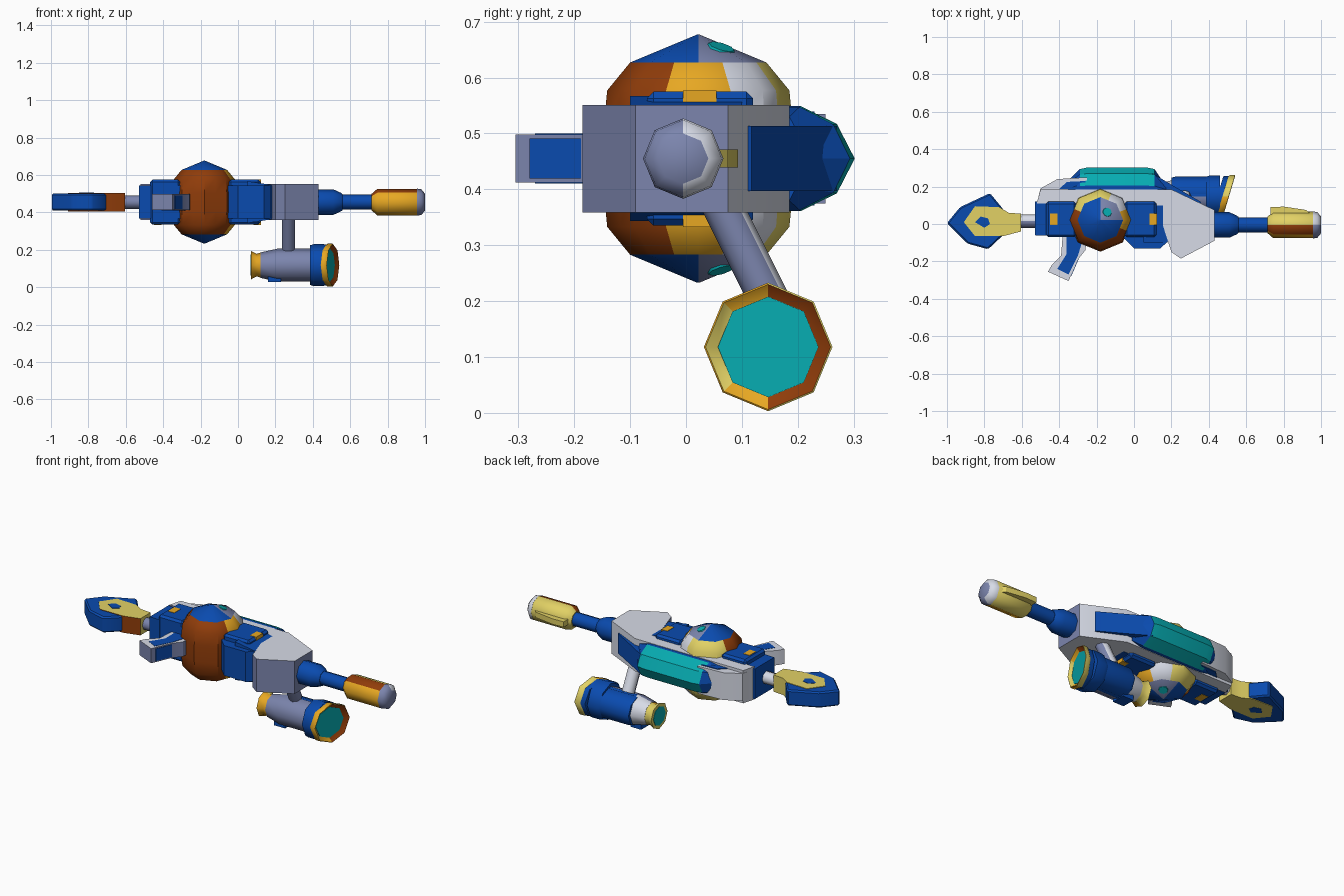
import bpy, bmesh, math
from mathutils import Vector

cube = bpy.data.objects.get("Cube")
if cube:
    bpy.data.objects.remove(cube, do_unlink=True)

COLOURS = {
    "blue": (0.003, 0.07, 0.43),
    "brown": (0.28, 0.046, 0.003),
    "gold": (0.82, 0.40, 0.017),
    "pale_yellow": (0.76, 0.64, 0.13),
    "teal": (0.002, 0.41, 0.44),
    "slate": (0.20, 0.235, 0.42),
    "light_grey": (0.68, 0.71, 0.80),
}
MATS = {}
for label, rgb in COLOURS.items():
    m = bpy.data.materials.new(label)
    m.use_nodes = True
    m.diffuse_color = (*rgb, 1)
    m.node_tree.nodes["Principled BSDF"].inputs["Base Color"].default_value = (*rgb, 1)
    MATS[label] = m
KEYS = list(MATS)
MID = 0.455  # height of the symmetry plane
DRUM = Vector((-0.18, 0.022, MID))
CY, CZ = 0.147, 0.118  # canister axis


def loft(name, rings, paint, bevel=0.0, smooth=30):
    """Join rings of points; paint is a colour or a rule of face centre and normal."""
    bm = bmesh.new()
    loops = [[bm.verts.new(p) for p in ring] for ring in rings]
    n = len(loops[0])
    for a, b in zip(loops, loops[1:]):
        for i in range(n):
            j = (i + 1) % n
            bm.faces.new((a[i], a[j], b[j], b[i]))
    bm.faces.new(loops[0])
    bm.faces.new(loops[-1])
    if bevel:
        bmesh.ops.bevel(bm, geom=bm.edges[:], offset=bevel, segments=1, affect='EDGES')
    bmesh.ops.remove_doubles(bm, verts=bm.verts[:], dist=0.0002)
    bmesh.ops.recalc_face_normals(bm, faces=bm.faces[:])
    bm.normal_update()
    for f in bm.faces:
        key = paint if isinstance(paint, str) else paint(f.calc_center_median(), f.normal)
        f.material_index = KEYS.index(key)
        f.smooth = True
    me = bpy.data.meshes.new(name)
    bm.to_mesh(me)
    bm.free()
    me.set_sharp_from_angle(angle=math.radians(smooth))
    for m in MATS.values():
        me.materials.append(m)
    ob = bpy.data.objects.new(name, me)
    bpy.context.collection.objects.link(ob)
    return ob


def prism(name, pts, half, paint, bevel=0.0):
    return loft(name, [[(x, y, MID + s * half) for x, y in pts] for s in (-1, 1)], paint, bevel)


def box(name, x0, x1, y0, y1, z0, z1, paint, bevel=0.0):
    pts = [(x0, y0), (x1, y0), (x1, y1), (x0, y1)]
    return loft(name, [[(x, y, z) for x, y in pts] for z in (z0, z1)], paint, bevel)


def lathe(name, start, direction, profile, paint, split=1, slant=0.0, smooth=50):
    """Octagonal lathe; profile holds (distance, radius).
    A split of 2 halves each flat side so that it can carry two colours.
    Slant tips the rings along y."""
    d = Vector(direction).normalized()
    u = Vector((0, 1, 0)) if abs(d.x) > 0.5 else Vector((1, 0, 0))
    u = (u - d * u.dot(d)).normalized()
    v = d.cross(u)
    spokes = []
    for i in range(8 * split):
        a = math.pi / 4 * i / split
        flat = 1 if i % split == 0 else math.cos(math.pi / 8)
        spokes.append((u * math.cos(a) + v * math.sin(a)) * flat)
    rings = [[Vector(start) + d * (t + slant * s.y * r) + s * r for s in spokes]
             for t, r in profile]
    return loft(name, rings, paint, smooth=smooth)


# Colour rules
def grey(c, n):
    return "slate" if n.y < -0.2 or n.x > 0.85 else "light_grey"


def warm(c, n):
    if n.y < 0:
        return "brown" if n.z > 0.5 else "gold"
    return "pale_yellow"


def stock_trim(c, n):
    return "brown" if n.y < -0.3 else "pale_yellow"


def drum_paint(c, n):
    angle = math.degrees(math.atan2(c.y - DRUM.y, c.x - DRUM.x))
    if abs(c.z - MID) > 0.172:
        return "slate" if 0 < angle < 90 else "blue"
    if angle < -22 or angle > 160:
        return "brown"
    if angle < 22:
        return "gold"
    return "light_grey" if angle < 67 else "pale_yellow"


def lamp_paint(c, n):
    return "blue" if c.x > 0.38 or (c.x > 0.2 and n.y > 0) else grey(c, n)


def rim_paint(c, n):
    dy = c.y - CY
    outward = dy * n.y + (c.z - CZ) * n.z > 0
    if outward:
        return "pale_yellow" if dy > 0 else "gold"
    if abs(dy) < 0.05:
        return "gold" if dy < 0 else "brown"
    return "brown" if dy > 0 else "pale_yellow"


def flare_paint(c, n):
    return "gold" if n.y < 0 and n.x > -0.9 else "pale_yellow"


def scope_paint(c, n):
    return "teal" if -0.29 < c.x < 0.11 and n.y > 0.3 else "blue"


# Main hull, its raised tail and the blue core
hull = [(-0.52, 0.11), (-0.50, 0.185), (0.2, 0.185), (0.43, 0.075),
        (0.43, -0.09), (0.25, -0.185), (0.20, -0.15), (0.12, 0.10)]
prism("hull", hull, 0.096, grey)
tail = [(-0.51, 0.15), (-0.50, 0.19), (-0.41, 0.24), (-0.25, 0.25), (-0.25, 0.15)]
prism("hull_tail", tail, 0.08, grey)
tail_panel = [(-0.40, 0.186), (-0.26, 0.186), (-0.26, 0.23), (-0.36, 0.225)]
prism("tail_panel", tail_panel, 0.084, "blue")
core = [(-0.53, 0.12), (-0.53, -0.06), (-0.3, -0.07), (-0.06, -0.07), (0, -0.13),
        (0.14, -0.13), (0.22, -0.06), (0.2, 0.11)]
prism("core", core, 0.088, "blue")
for label, x0, x1, wx in (("rear", -0.47, -0.31, -0.43), ("front", -0.05, 0.12, 0.102)):
    box(label + "_housing", x0, x1, -0.07, 0.12, MID - 0.12, MID + 0.12, "blue", 0.012)
    box(label + "_window", wx - 0.02, wx + 0.02, -0.005, 0.055, MID - 0.122, MID + 0.122, "gold")
loft("housing_taper", [[(x, y, z) for y, z in
     ((-0.1, MID - h), (0.1, MID - h), (0.1, MID + h), (-0.1, MID + h))]
     for x, h in ((0.05, 0.112), (0.18, 0.092))], "blue")

# Wedge from the scope down the sloping top of the hull
wedge = [(0.08, 0.17), (0.34, 0.09), (0.36, 0.117), (0.2, 0.21), (0.1, 0.27)]
prism("slope_wedge", wedge, 0.058, "blue")

# Scope ridge along the top
section = [(0.18, -0.094), (0.205, -0.094), (0.27, -0.062), (0.302, 0),
           (0.27, 0.062), (0.205, 0.094), (0.18, 0.094)]
loft("scope", [[(x, 0.18 + (y - 0.18) * s, MID + z * (0.75 + 0.25 * s)) for y, z in section]
     for x, s in ((-0.36, 0.35), (-0.29, 0.93), (-0.25, 1), (0.07, 1), (0.11, 0.93), (0.17, 0.2))],
     scope_paint, smooth=20)

# Vertical drum through the hull
half = [(0.222, 0.002), (0.172, 0.122), (0.122, 0.163), (0.05, 0.17)]
drum = [(-h, r) for h, r in half] + [(h, r) for h, r in reversed(half)]
lathe("drum", DRUM, (0, 0, 1), drum, drum_paint, split=2, smooth=42)
for s in (-1, 1):
    lathe("drum_stud", DRUM + Vector((0.036, 0.04, s * 0.195)), (0.27, 0.27, s * 0.92),
          [(0, 0.026), (0.006, 0.024)], "teal")

# Barrel and muzzle
axis_y = -0.005
lathe("barrel_collar", (0.42, axis_y, MID), (1, 0, 0),
      [(0, 0.068), (0.09, 0.068), (0.13, 0.05), (0.14, 0.042)], "blue")
lathe("barrel", (0.5, axis_y, MID), (1, 0, 0), [(0, 0.04), (0.25, 0.04)], "blue")
lathe("muzzle", (0.715, axis_y, MID), (1, 0, 0),
      [(0, 0.045), (0.03, 0.071), (0.245, 0.071), (0.26, 0.06)], warm)
lathe("muzzle_tip", (0.958, axis_y, MID), (1, 0, 0),
      [(0, 0.072), (0.022, 0.069), (0.042, 0.045)], grey)
fin = [(0.73, 0.05), (0.95, 0.05), (0.92, 0.075), (0.80, 0.093), (0.73, 0.09)]
prism("muzzle_fin", fin, 0.016, "pale_yellow")

# Grip below the rear of the hull
grip = [(-0.38, -0.04), (-0.25, -0.06), (-0.26, -0.14), (-0.30, -0.19), (-0.35, -0.305),
        (-0.46, -0.255), (-0.44, -0.22), (-0.39, -0.17)]
prism("grip", grip, 0.043, grey)
panel = [(-0.36, -0.05), (-0.27, -0.07), (-0.30, -0.17), (-0.35, -0.27), (-0.41, -0.24), (-0.36, -0.16)]
prism("grip_panel", panel, 0.0445, "blue")
front_strip = [(-0.31, -0.185), (-0.296, -0.188), (-0.336, -0.28), (-0.35, -0.275)]
prism("grip_front_strip", front_strip, 0.036, "blue")

# Shoulder stock with trim and connecting rod
lathe("stock_rod", (-0.62, 0.015, MID), (1, 0, 0), [(0, 0.036), (0.11, 0.036)], grey)
stock = [(-1.0, 0.005), (-0.93, 0.09), (-0.77, 0.165), (-0.70, 0.08), (-0.70, -0.06),
         (-0.78, -0.135), (-0.89, -0.105)]
prism("stock", stock, 0.046, "blue", 0.008)
trim = [(-0.91, 0.01), (-0.85, 0.095), (-0.72, 0.09), (-0.67, 0.06), (-0.605, 0.055),
        (-0.605, -0.04), (-0.70, -0.065), (-0.85, -0.065)]
prism("stock_trim", trim, 0.049, stock_trim)
hole = [(-0.85, 0.01), (-0.82, 0.04), (-0.78, 0.03), (-0.77, 0.0), (-0.80, -0.02)]
prism("stock_stud", hole, 0.0505, "blue")

# Side canister on a strut, with a slanted front lens set inside a flared rim
lathe("strut", (0.27, 0.05, 0.40), (0, 0.095, -0.19), [(0, 0.036), (0.22, 0.036)], grey)
lathe("canister_flare", (0.07, CY, CZ), (1, 0, 0),
      [(0, 0.076), (0.03, 0.06), (0.06, 0.07), (0.08, 0.06)], flare_paint)
lathe("canister_rear_lens", (0.068, CY, CZ), (1, 0, 0), [(0, 0.056), (0.008, 0.058)], "teal")
lathe("canister", (0.12, CY, CZ), (1, 0, 0),
      [(0, 0.068), (0.09, 0.088), (0.265, 0.088)], lamp_paint)
lathe("canister_shell", (0.2, CY + 0.02, CZ), (1, 0, 0), [(0, 0.08), (0.02, 0.086), (0.2, 0.086)], "blue")
lathe("canister_head", (0.385, CY, CZ), (1, 0, 0), [(0, 0.106), (0.02, 0.112), (0.075, 0.112)], "blue")
lathe("canister_neck", (0.445, CY, CZ), (1, 0, 0), [(0, 0.108), (0.03, 0.11)], "blue", slant=0.3)
box("canister_foot", 0.16, 0.23, CY - 0.04, CY + 0.04, 0.028, 0.07, "blue")
lathe("canister_rim", (0.47, CY, CZ), (1, 0, 0),
      [(0, 0.108), (0.01, 0.115), (0.036, 0.115), (0.038, 0.112), (0.018, 0.09)],
      rim_paint, slant=0.3)
lathe("canister_lens", (0.484, CY, CZ), (1, 0, 0), [(0, 0.09), (0.007, 0.09)], "teal", slant=0.3)
